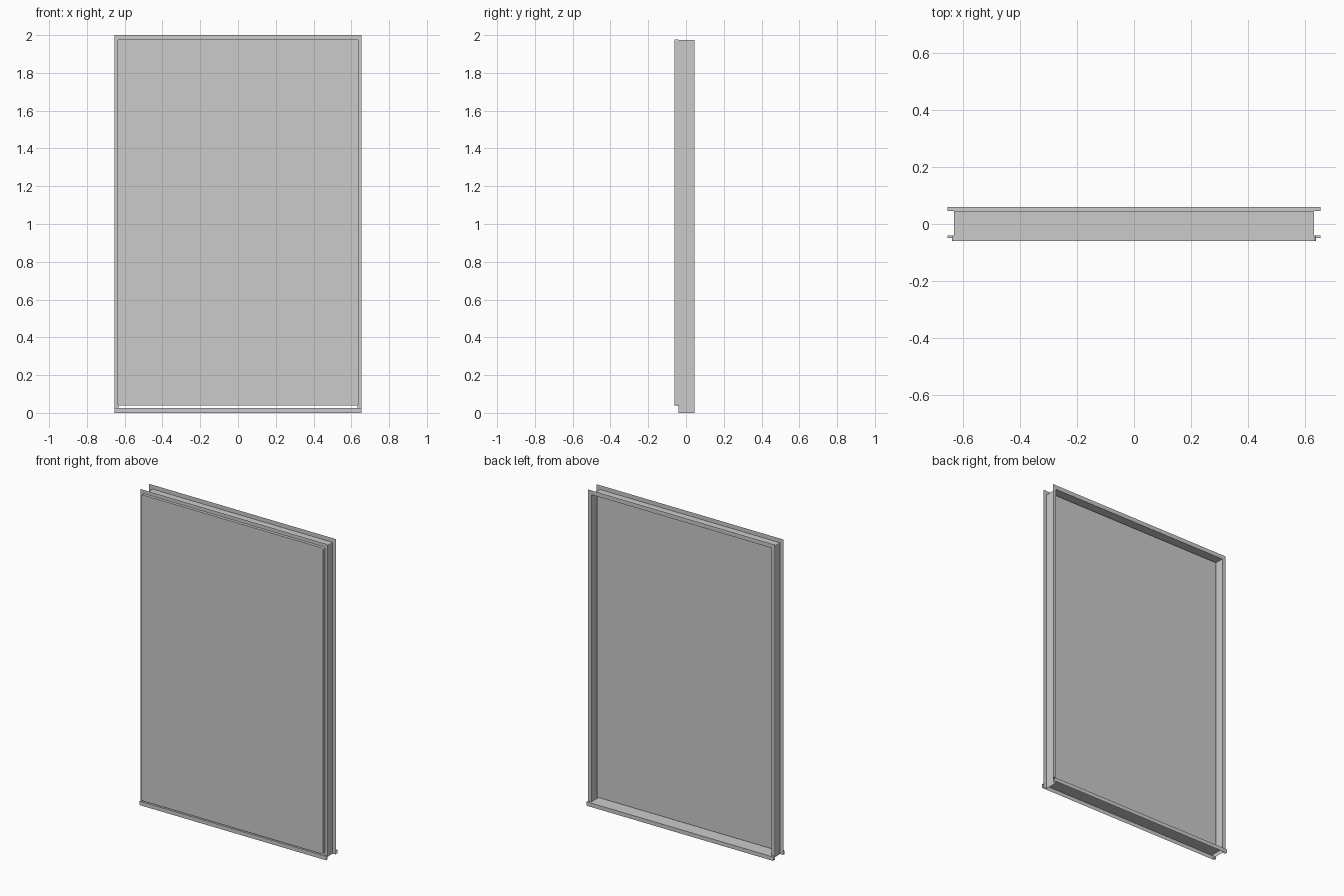
import bpy, bmesh

if "Cube" in bpy.data.objects:
    bpy.data.objects.remove(bpy.data.objects["Cube"])

W, H = 0.655, 2.0              # flange outer half width and height
WI, HI = 0.632, 1.973          # channel web half width and height
YF, YB = -0.04, 0.046          # front and back flange planes
SILL = 0.025


def finish(name, bm):
    bmesh.ops.remove_doubles(bm, verts=bm.verts, dist=1e-5)
    me = bpy.data.meshes.new(name)
    bm.to_mesh(me)
    bm.free()
    ob = bpy.data.objects.new(name, me)
    bpy.context.collection.objects.link(ob)
    return ob


def sheet(name, strips):
    """Join neighbouring rows of points into a thin folded sheet."""
    bm = bmesh.new()
    rows = [[bm.verts.new(p) for p in row] for row in strips]
    for a, b in zip(rows, rows[1:]):
        for i in range(len(a) - 1):
            bm.faces.new((a[i], a[i + 1], b[i + 1], b[i]))
    return finish(name, bm)


def slab(name, hw, y0, y1, z0, z1, radius=0.0):
    bm = bmesh.new()
    bmesh.ops.create_cube(bm, size=1)
    for v in bm.verts:
        v.co = (v.co.x * 2 * hw,
                (y0 + y1) / 2 + v.co.y * (y1 - y0),
                (z0 + z1) / 2 + v.co.z * (z1 - z0))
    if radius:
        edges = [e for e in bm.edges
                 if abs(e.verts[0].co.y - e.verts[1].co.y) > 1e-4]
        bmesh.ops.bevel(bm, geom=edges, offset=radius, segments=3,
                        profile=0.5, affect='EDGES')
    return finish(name, bm)


def arch(hw, h, y):
    return [(-hw, y, 0), (-hw, y, h), (hw, y, h), (hw, y, 0)]


# Folded channel frame: front flange, web, back flange around three sides
sheet("channel_frame", [arch(W, H, YF), arch(WI, HI, YF),
                        arch(WI, HI, YB), arch(W, H, YB)])

# Sill: folded sheet with a lip hanging down at front and back
section = [(-0.05, 0), (-0.05, SILL), (YF, SILL), (YB, SILL), (0.06, SILL), (0.06, 0)]
half = [W, W, WI, WI, W, W]
for name, part in (("sill_front_lip", section[:3]), ("sill_back_lip", section[3:])):
    sheet(name, [[(-W, y, z), (W, y, z)] for y, z in part])
sheet("sill_web", [[(-WI, y, SILL), (WI, y, SILL)] for y in (YF, YB)])

# Door leaf: overlapping front lip and the body set into the frame
slab("leaf_front", 0.638, -0.06, YF - 0.001, 0.038, 1.978, 0.01)
slab("leaf_body", 0.624, YF - 0.001, 0.0, 0.04, 1.965)
